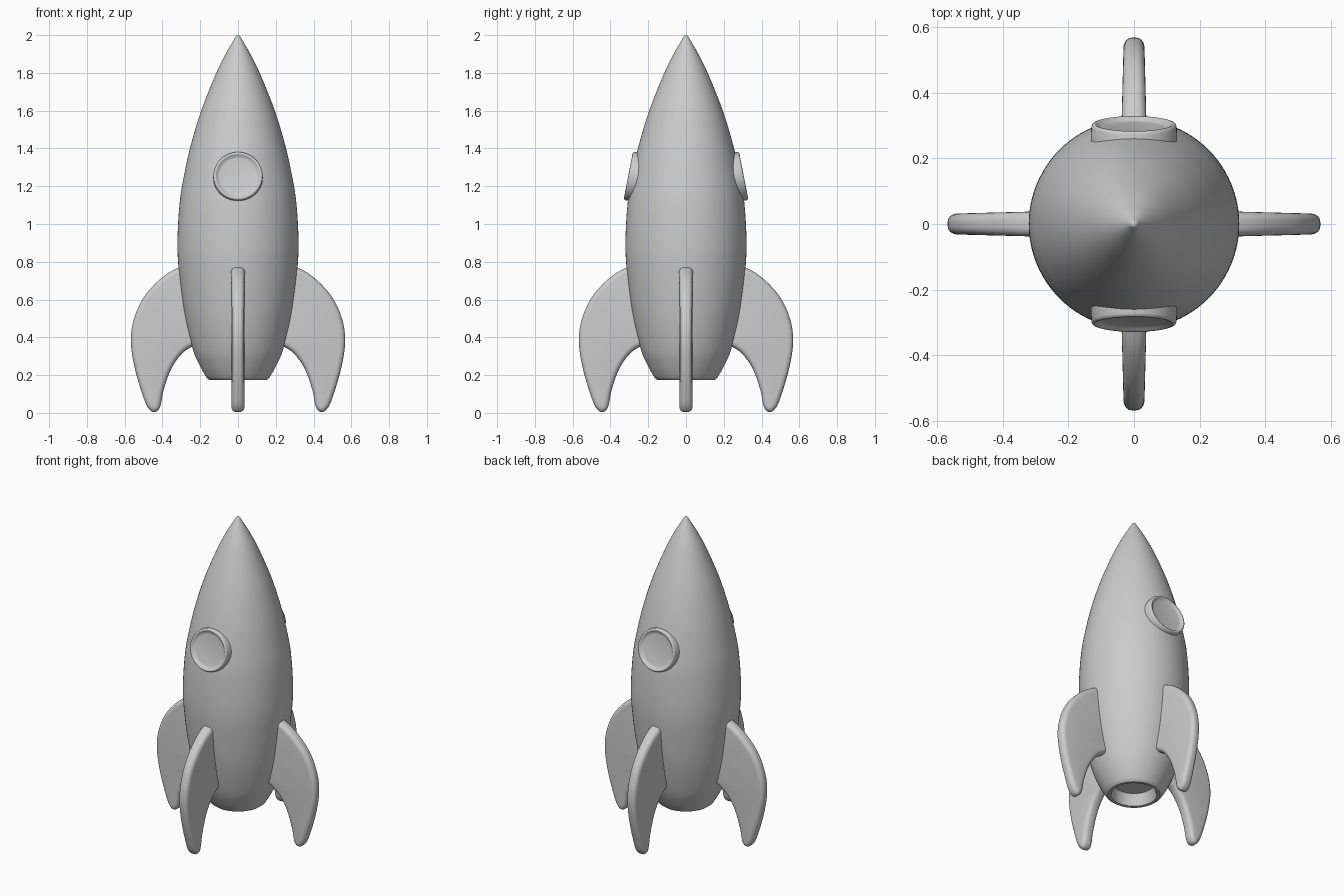
import bpy, bmesh, math
from mathutils import Vector, Matrix

if "Cube" in bpy.data.objects:
    bpy.data.objects.remove(bpy.data.objects["Cube"])


def smooth_path(pts, steps=6):
    """Catmull-Rom interpolation through 2D points."""
    p = [Vector(q) for q in pts]
    p = [2 * p[0] - p[1]] + p + [2 * p[-1] - p[-2]]
    out = []
    for i in range(1, len(p) - 2):
        a, b, c, d = p[i - 1:i + 3]
        for s in range(steps):
            t = s / steps
            out.append(0.5 * (2 * b + (c - a) * t + (2 * a - 5 * b + 4 * c - d) * t ** 2
                              + (3 * b - a - 3 * c + d) * t ** 3))
    return out + [p[-2]]


def lathe(name, profile, segments=96, angle=40):
    """Revolve (radius, z) points around z."""
    bm = bmesh.new()
    vs = [bm.verts.new((r, 0, z)) for r, z in profile]
    es = [bm.edges.new(e) for e in zip(vs, vs[1:])]
    bmesh.ops.spin(bm, geom=vs + es, cent=(0, 0, 0), axis=(0, 0, 1),
                   angle=2 * math.pi, steps=segments)
    bmesh.ops.remove_doubles(bm, verts=bm.verts, dist=1e-5)
    bmesh.ops.recalc_face_normals(bm, faces=bm.faces)
    me = bpy.data.meshes.new(name)
    bm.to_mesh(me)
    bm.free()
    ob = bpy.data.objects.new(name, me)
    bpy.context.collection.objects.link(ob)
    shade(ob, angle)
    return ob


def shade(ob, angle):
    bpy.ops.object.select_all(action='DESELECT')
    ob.select_set(True)
    bpy.context.view_layer.objects.active = ob
    bpy.ops.object.shade_smooth_by_angle(angle=math.radians(angle))


# Hull with recessed nozzle opening underneath
hull = smooth_path([(0.165, 0.185), (0.2, 0.245), (0.24, 0.34), (0.285, 0.53), (0.315, 0.77),
                    (0.32, 0.93), (0.308, 1.12), (0.287, 1.25), (0.252, 1.41), (0.195, 1.6),
                    (0.115, 1.8), (0.06, 1.91), (0.022, 1.975), (0.01, 1.995), (0, 2.0)])
nozzle = [(0, 0.25), (0.115, 0.25), (0.123, 0.24), (0.128, 0.185), (0.134, 0.176), (0.152, 0.175)]
lathe("hull", [Vector(q) for q in nozzle] + hull)

# Portholes front and back, tilted to lie on the hull
tilt = math.radians(11)
for name, turn in (("front_porthole", 0), ("back_porthole", math.pi)):
    port = lathe(name, [(0, 0.004), (0.095, 0.004), (0.108, 0.007), (0.114, 0.015),
                        (0.12, 0.018), (0.126, 0.016), (0.13, 0.008), (0.132, -0.06)], 64, 50)
    port.matrix_world = (Matrix.Rotation(turn, 4, 'Z') @ Matrix.Translation((0, -0.288, 1.252))
                         @ Matrix.Rotation(math.pi / 2 - tilt, 4, 'X'))

# Four swept fins with rounded edges
outer = smooth_path([(0.2, 0.81), (0.315, 0.77), (0.41, 0.71), (0.5, 0.61), (0.553, 0.49),
                     (0.567, 0.37), (0.545, 0.23), (0.505, 0.095), (0.478, 0.03), (0.445, 0.004),
                     (0.413, 0.03), (0.394, 0.12), (0.355, 0.23), (0.3, 0.31), (0.245, 0.35),
                     (0.2, 0.37)])
for i, name in enumerate(("right_fin", "back_fin", "left_fin", "front_fin")):
    cu = bpy.data.curves.new(name + "_outline", 'CURVE')
    cu.dimensions = '2D'
    cu.fill_mode = 'BOTH'
    cu.extrude, cu.bevel_depth, cu.bevel_resolution, cu.offset = 0.009, 0.028, 4, -0.028
    sp = cu.splines.new('POLY')
    sp.points.add(len(outer) - 1)
    for pt, q in zip(sp.points, outer):
        pt.co = (q.x, q.y, 0, 1)
    sp.use_cyclic_u = True
    tmp = bpy.data.objects.new(name + "_outline", cu)
    bpy.context.collection.objects.link(tmp)
    bpy.context.view_layer.update()
    me = bpy.data.meshes.new_from_object(tmp.evaluated_get(bpy.context.evaluated_depsgraph_get()))
    bpy.data.objects.remove(tmp)
    bm = bmesh.new()
    bm.from_mesh(me)
    bmesh.ops.remove_doubles(bm, verts=bm.verts, dist=1e-5)
    for v in bm.verts:  # thinner towards the tip
        v.co.z *= 1.03 - 0.7 * max(0, v.co.x - 0.3)
    bmesh.ops.recalc_face_normals(bm, faces=bm.faces)
    bm.to_mesh(me)
    bm.free()
    fin = bpy.data.objects.new(name, me)
    bpy.context.collection.objects.link(fin)
    shade(fin, 40)
    fin.matrix_world = Matrix.Rotation(i * math.pi / 2, 4, 'Z') @ Matrix.Rotation(math.pi / 2, 4, 'X')
